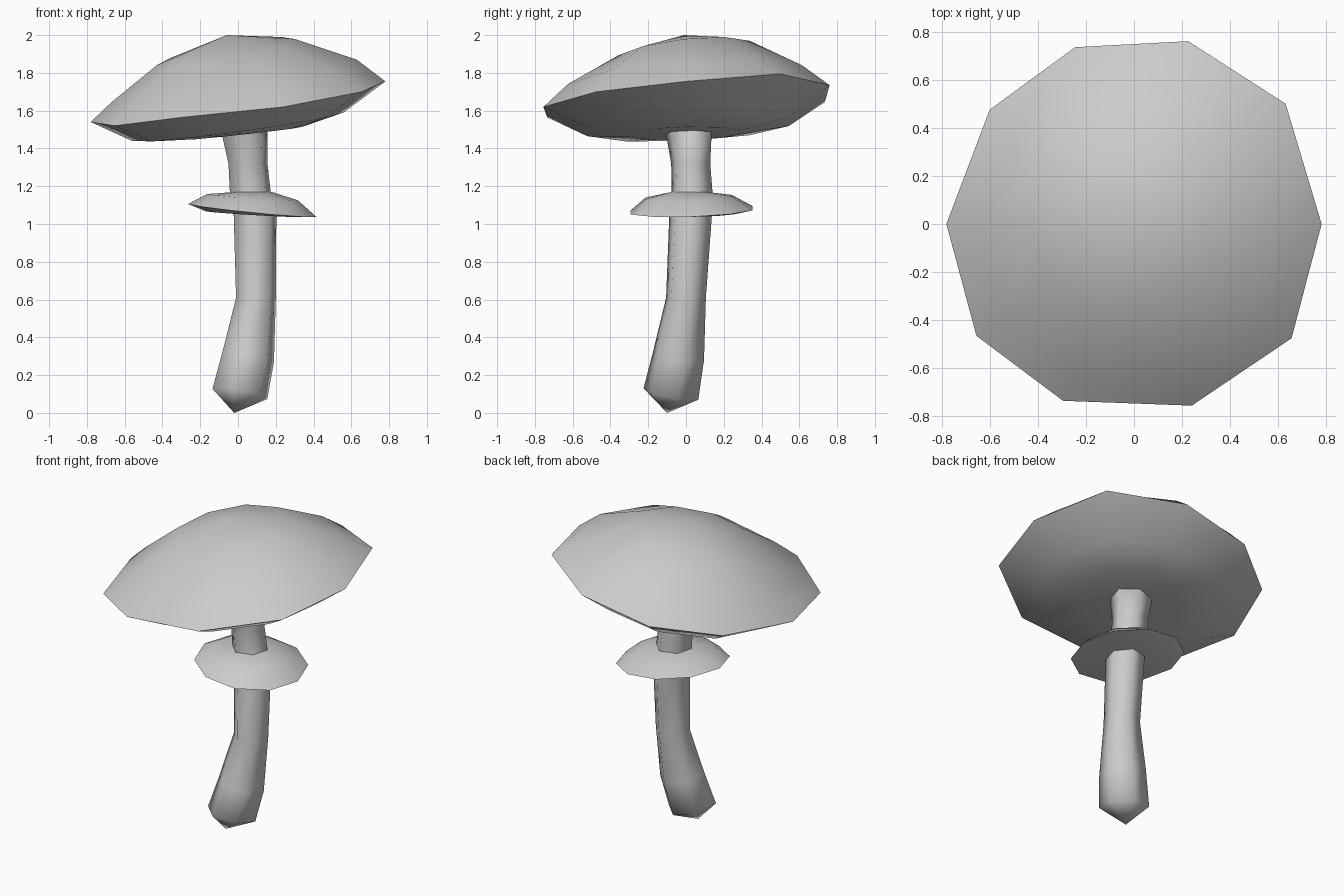
import bpy, bmesh
from math import sin, cos, pi, radians


def ring(n, cx, cy, r, z, sx=0.0, sy=0.0, phase=0.0):
    """n points round a tilted circle; sx, sy are the slopes in x and y."""
    pts = []
    for i in range(n):
        a = phase + 2 * pi * i / n
        dx, dy = r * cos(a), r * sin(a)
        pts.append((cx + dx, cy + dy, z + sx * dx + sy * dy))
    return pts


def loft(name, loops, angle):
    """Skin a stack of loops; a one-point loop closes to a tip."""
    bm = bmesh.new()
    rows = [[bm.verts.new(p) for p in loop] for loop in loops]
    for a, b in zip(rows, rows[1:]):
        n = max(len(a), len(b))
        for i in range(n):
            j = (i + 1) % n
            if len(a) == 1:
                bm.faces.new((a[0], b[j], b[i]))
            elif len(b) == 1:
                bm.faces.new((a[i], a[j], b[0]))
            else:
                bm.faces.new((a[i], a[j], b[j], b[i]))
    bmesh.ops.recalc_face_normals(bm, faces=bm.faces)
    mesh = bpy.data.meshes.new(name)
    bm.to_mesh(mesh)
    bm.free()
    obj = bpy.data.objects.new(name, mesh)
    bpy.context.collection.objects.link(obj)
    bpy.ops.object.select_all(action='DESELECT')
    obj.select_set(True)
    bpy.context.view_layer.objects.active = obj
    bpy.ops.object.shade_smooth_by_angle(angle=radians(angle))
    return obj


# Cap: uneven ten-sided rim, domed top, shallow convex underside
rim = [(0.78, 0, 1.755), (0.63, 0.50, 1.795), (0.225, 0.76, 1.735),
       (-0.245, 0.735, 1.645), (-0.60, 0.475, 1.58), (-0.78, 0, 1.54),
       (-0.655, -0.465, 1.52), (-0.295, -0.735, 1.565),
       (0.24, -0.755, 1.62), (0.655, -0.475, 1.70)]
loft("cap", [
    [(-0.06, -0.01, 2.0)],
    ring(10, -0.065, -0.01, 0.365, 1.91, 0.19, 0.11),
    ring(10, -0.02, -0.005, 0.65, 1.757, 0.173, 0.08),
    rim,
    ring(10, 0.0, 0.01, 0.56, 1.515, 0.135, 0.05),
    ring(10, 0.03, 0.0, 0.31, 1.48, 0.11, 0.02),
    [(0.02, 0.0, 1.48)],
], 50)

# Stem: bent six-sided tube with a pointed foot
p = radians(15)
loft("stem", [
    [(-0.02, -0.10, 0.0)],
    ring(6, 0.01, -0.08, 0.15, 0.10, -0.14, -0.17, p),
    ring(6, 0.055, -0.04, 0.14, 0.30, -0.2, -0.1, p),
    ring(6, 0.095, 0.0, 0.109, 0.61, 0, 0, p),
    ring(6, 0.09, 0.025, 0.117, 1.06, 0, 0, p),
    ring(6, 0.065, 0.032, 0.112, 1.17, 0, 0, p),
    ring(6, 0.053, 0.025, 0.107, 1.32, 0, 0, p),
    ring(6, 0.03, 0.012, 0.13, 1.52, 0, 0, p),
    [(0.03, 0.012, 1.56)],
], 70)

# Skirt: thin tilted collar round the stem
loft("skirt", [
    [(0.075, 0.03, 1.175)],
    ring(10, 0.075, 0.02, 0.11, 1.168),
    ring(10, 0.077, 0.015, 0.24, 1.142, -0.07, 0.03),
    ring(10, 0.075, 0.03, 0.34, 1.072, -0.1, 0.035),
    ring(10, 0.08, 0.025, 0.25, 1.052, -0.06, 0.02),
    [(0.085, 0.025, 1.055)],
], 50)
